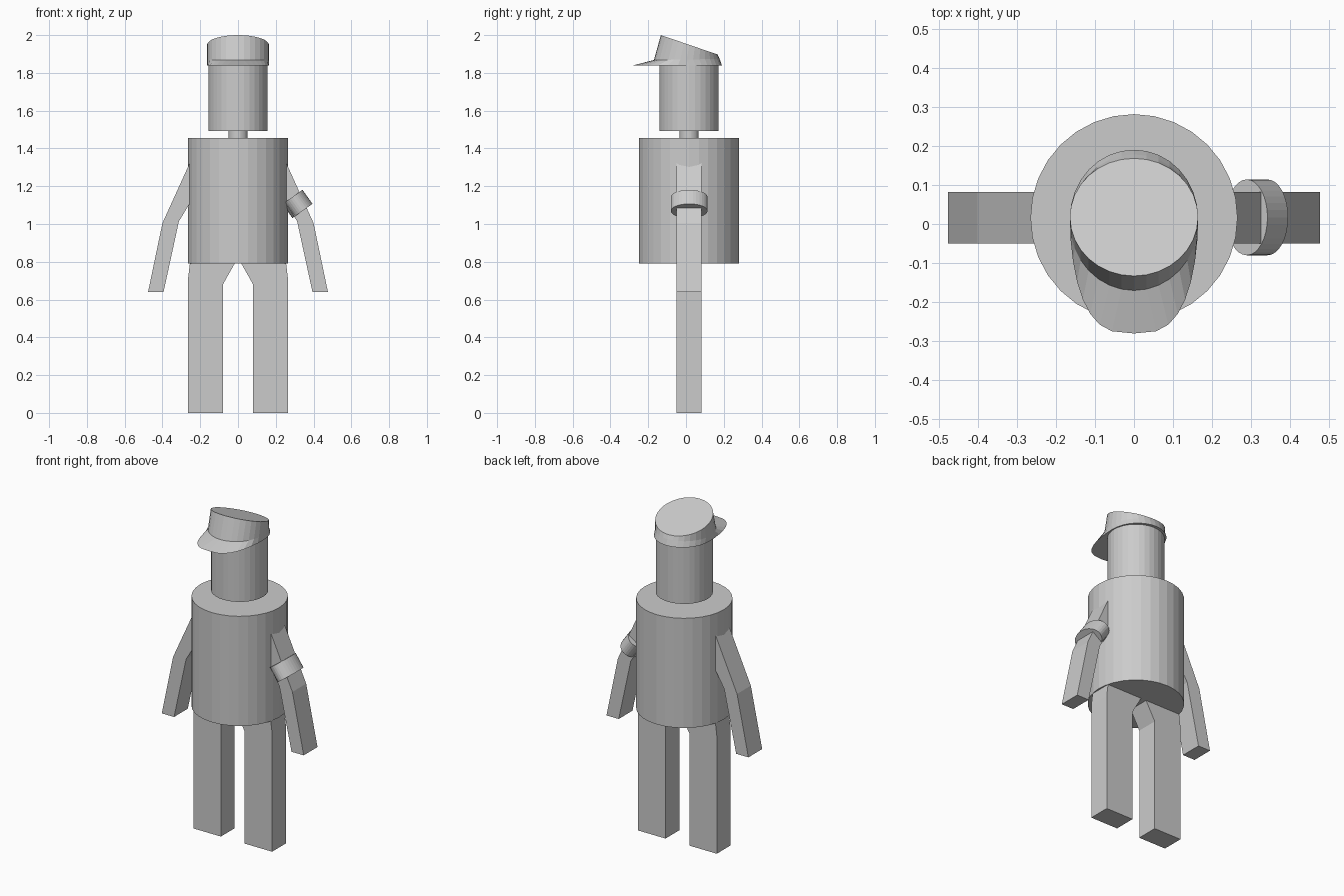
import bpy, bmesh, math
from math import sin, cos, pi

if "Cube" in bpy.data.objects:
    bpy.data.objects.remove(bpy.data.objects["Cube"])

N = 32      # sides of round parts
CY = 0.016  # shared depth centre of the figure


def finish(name, bm):
    bmesh.ops.recalc_face_normals(bm, faces=bm.faces)
    me = bpy.data.meshes.new(name)
    bm.to_mesh(me)
    bm.free()
    ob = bpy.data.objects.new(name, me)
    bpy.context.collection.objects.link(ob)
    return ob


def loft(name, rings):
    """Skin a stack of equal-length point rings and close both ends."""
    bm = bmesh.new()
    loops = [[bm.verts.new(p) for p in r] for r in rings]
    n = len(rings[0])
    for a, b in zip(loops, loops[1:]):
        for i in range(n):
            j = (i + 1) % n
            bm.faces.new((a[i], a[j], b[j], b[i]))
    bm.faces.new(loops[0])
    bm.faces.new(loops[-1])
    return finish(name, bm)


def circle(r, z):
    return [(r * cos(2 * pi * i / N), CY + r * sin(2 * pi * i / N), z) for i in range(N)]


def limb(name, side, outline):
    """Front-view outline given depth, placed on one side."""
    loft(name, [[(side * x, y, z) for x, z in outline] for y in (-0.05, 0.082)])


# Torso, neck and head
loft("torso", [circle(0.265, 0.79), circle(0.265, 1.455)])
loft("neck", [circle(0.051, 1.44), circle(0.051, 1.51)])
loft("head", [circle(0.157, 1.492), circle(0.157, 1.85)])

# Bent arms and legs
arm = [(0.476, 0.641), (0.40, 1.005), (0.225, 1.39), (0.20, 1.20), (0.313, 1.014), (0.394, 0.641)]
leg = [(0.08, 0), (0.264, 0), (0.264, 0.715), (0.25, 0.83), (0.01, 0.83), (0.015, 0.795), (0.08, 0.68)]
for side, label in ((-1, "left"), (1, "right")):
    limb(label + "_arm", side, arm)
    limb(label + "_leg", side, leg)

# Armband: oval drum angled around one upper arm
bpy.ops.mesh.primitive_cylinder_add(vertices=N, radius=1, depth=1,
                                    location=(0.315, 0.017, 1.106), rotation=(0, -0.62, 0))
band = bpy.context.object
band.name = "armband"
band.scale = (0.065, 0.097, 0.091)


# Cap: visor rim, base of crown, tilted flat top
def cap_ring(rx, front, back, z_front, z_back, power=1.0):
    pts = []
    for i in range(N):
        a = 2 * pi * i / N
        c, s = cos(a), sin(a)
        mid = (front + back) / 2 if power == 1.0 else CY
        y = mid + s * ((back - mid) if s > 0 else (mid - front))
        x = rx * math.copysign(abs(c) ** (power if s < 0 else 1), c)
        t = (y - front) / (back - front)
        pts.append((x, y, z_front + t * (z_back - z_front)))
    return pts


loft("cap", [cap_ring(0.164, -0.28, 0.19, 1.84, 1.84, 0.65),
             cap_ring(0.164, -0.17, 0.178, 1.868, 1.874),
             cap_ring(0.164, -0.133, 0.168, 2.0, 1.897)])
